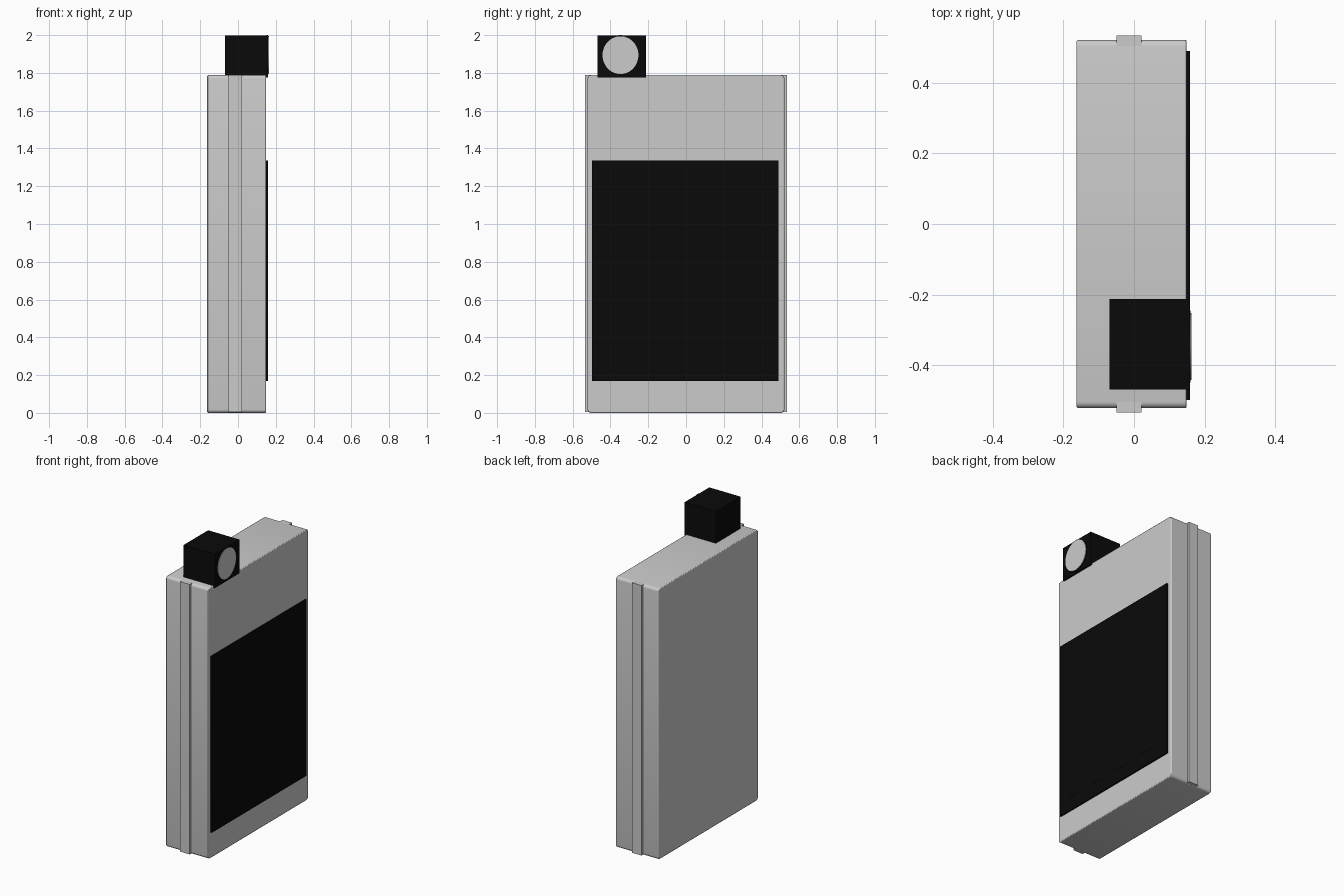
import bpy, math
from mathutils import Vector

cube = bpy.data.objects.get("Cube")
if cube:
    bpy.data.objects.remove(cube, do_unlink=True)


def material(name, color):
    mat = bpy.data.materials.new(name)
    mat.use_nodes = True
    mat.diffuse_color = (*color, 1)
    mat.node_tree.nodes["Principled BSDF"].inputs["Base Color"].default_value = (*color, 1)
    return mat


grey = material("light grey", (0.6, 0.6, 0.6))
black = material("black", (0.003, 0.003, 0.003))


def finish(obj, name, mat, bevel, segments):
    obj.name = name
    obj.data.materials.append(mat)
    if bevel:
        mod = obj.modifiers.new("Bevel", "BEVEL")
        mod.width = bevel
        mod.segments = segments
        mod.limit_method = "ANGLE"
    return obj


def box(name, low, high, mat, bevel=0, segments=2):
    low, high = Vector(low), Vector(high)
    bpy.ops.mesh.primitive_cube_add(size=1, location=(low + high) / 2)
    obj = bpy.context.object
    obj.scale = high - low
    bpy.ops.object.transform_apply(location=False, rotation=False, scale=True)
    return finish(obj, name, mat, bevel, segments)


def slab(name, x0, x1, half_y, z0, z1, radius, mat, bevel, steps=4):
    """Rounded rectangle in the YZ plane, extruded along X."""
    corners = ((1, 1, 0), (-1, 1, 1), (-1, -1, 2), (1, -1, 3))
    outline = []
    for sy, sz, quarter in corners:
        cy = sy * (half_y - radius)
        cz = z1 - radius if sz > 0 else z0 + radius
        for i in range(steps + 1):
            a = (quarter + i / steps) * math.pi / 2
            outline.append((cy + radius * math.cos(a), cz + radius * math.sin(a)))
    n = len(outline)
    verts = [(x, y, z) for x in (x0, x1) for y, z in outline]
    faces = [tuple(reversed(range(n))), tuple(range(n, 2 * n))]
    faces += [(i, (i + 1) % n, n + (i + 1) % n, n + i) for i in range(n)]
    mesh = bpy.data.meshes.new(name)
    mesh.from_pydata(verts, [], faces)
    obj = bpy.data.objects.new(name, mesh)
    bpy.context.collection.objects.link(obj)
    finish(obj, name, mat, bevel, 2)
    obj.modifiers["Bevel"].angle_limit = math.radians(60)
    bpy.ops.object.select_all(action="DESELECT")
    obj.select_set(True)
    bpy.context.view_layer.objects.active = obj
    bpy.ops.object.shade_smooth_by_angle(angle=math.radians(35))
    return obj


def disc(name, x0, x1, radius_y, radius_z, center, mat):
    """Elliptical disc facing +X."""
    bpy.ops.mesh.primitive_cylinder_add(vertices=48, radius=1, depth=1,
                                        rotation=(0, math.pi / 2, 0))
    obj = bpy.context.object
    bpy.ops.object.transform_apply(location=False, rotation=True, scale=False)
    obj.scale = (x1 - x0, radius_y, radius_z)
    obj.location = ((x0 + x1) / 2, *center)
    bpy.ops.object.transform_apply(location=False, rotation=False, scale=True)
    finish(obj, name, mat, 0, 0)
    bpy.ops.object.shade_smooth_by_angle(angle=math.radians(35))
    return obj


# Case body with rounded corners
slab("case_body", -0.163, 0.149, 0.521, 0, 1.788, 0.018, grey, 0.005)

# Seam rails down both narrow ends
for name, side in (("front_rail", -1), ("back_rail", 1)):
    inner, outer = sorted((side * 0.5, side * 0.534))
    box(name, (-0.049, inner, 0.004), (0.021, outer, 1.788), grey)

# Screen plate and its raised inner pane
box("screen_frame", (0.14, -0.498, 0.17), (0.158, 0.49, 1.335), black)
box("screen_pane", (0.15, -0.41, 0.26), (0.159, 0.41, 1.25), black)

# Camera block with rim and lens
box("camera_block", (-0.07, -0.468, 1.775), (0.158, -0.212, 1.999), black)
lens_center = (-0.347, 1.894)
disc("lens_rim", 0.15, 0.160, 0.102, 0.106, lens_center, black)
disc("lens_glass", 0.15, 0.163, 0.095, 0.1, lens_center, grey)
